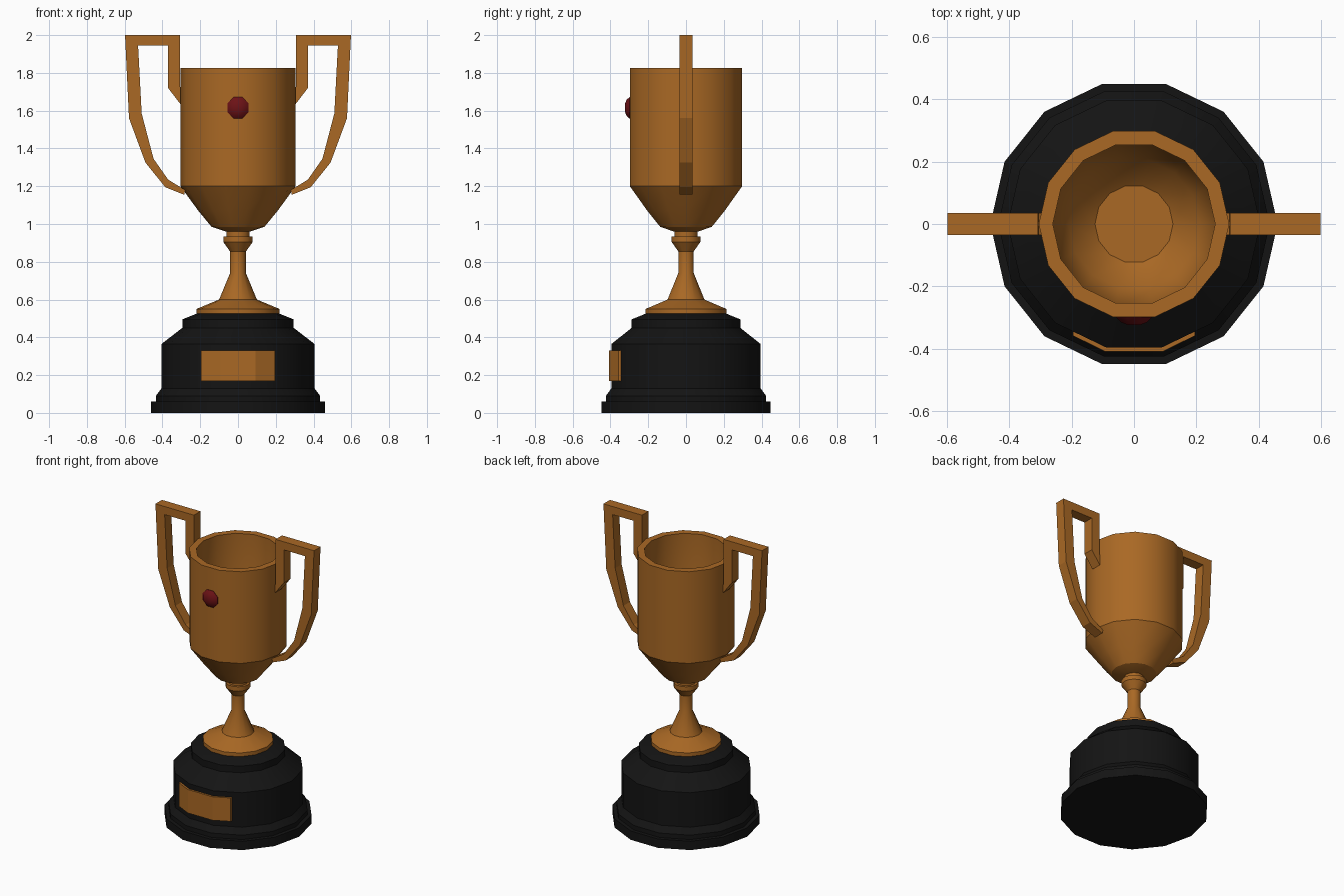
import bpy, bmesh, math

if "Cube" in bpy.data.objects:
    bpy.data.objects.remove(bpy.data.objects["Cube"])

SIDES = 14


def material(name, rgb):
    m = bpy.data.materials.new(name)
    m.diffuse_color = (*rgb, 1)
    m.use_nodes = True
    m.node_tree.nodes["Principled BSDF"].inputs["Base Color"].default_value = m.diffuse_color
    return m


BRONZE = material("bronze", (0.40, 0.14, 0.018))
BLACK = material("black", (0.007, 0.007, 0.007))
RED = material("red", (0.15, 0.006, 0.008))


def finish(name, bm, mat, smooth=True):
    bmesh.ops.recalc_face_normals(bm, faces=bm.faces)
    me = bpy.data.meshes.new(name)
    bm.to_mesh(me)
    bm.free()
    me.materials.append(mat)
    ob = bpy.data.objects.new(name, me)
    bpy.context.collection.objects.link(ob)
    if smooth:
        bpy.ops.object.select_all(action='DESELECT')
        ob.select_set(True)
        bpy.context.view_layer.objects.active = ob
        bpy.ops.object.shade_smooth_by_angle(angle=math.radians(32))
    return ob


def lathe(name, profile, mat):
    """Revolve (radius, z) points; both ends are capped."""
    bm = bmesh.new()
    rings = []
    for r, z in profile:
        rings.append([bm.verts.new((r * math.cos(2 * math.pi * i / SIDES),
                                    r * math.sin(2 * math.pi * i / SIDES), z))
                      for i in range(SIDES)])
    for a, b in zip(rings, rings[1:]):
        for i in range(SIDES):
            j = (i + 1) % SIDES
            bm.faces.new((a[i], a[j], b[j], b[i]))
    bm.faces.new(rings[0])
    bm.faces.new(rings[-1])
    return finish(name, bm, mat)


def strip(name, outer, inner, place, lo, hi, mat):
    """Solid band between two matching outlines, extruded from lo to hi."""
    bm = bmesh.new()
    rows = [[bm.verts.new(place(u, v, d)) for u, v in line]
            for line, d in ((outer, lo), (outer, hi), (inner, hi), (inner, lo))]
    for k in range(4):
        a, b = rows[k], rows[(k + 1) % 4]
        for i in range(len(outer) - 1):
            bm.faces.new((a[i], a[i + 1], b[i + 1], b[i]))
    for i in (0, -1):
        bm.faces.new([row[i] for row in rows])
    return finish(name, bm, mat, smooth=False)


# Plinth
lathe("plinth", [(0.46, 0), (0.46, 0.06), (0.435, 0.06), (0.435, 0.09),
                 (0.405, 0.13), (0.405, 0.365), (0.295, 0.45),
                 (0.295, 0.495), (0.22, 0.525)], BLACK)

# Stem with its foot and collar
lathe("stem", [(0.22, 0.52), (0.22, 0.55), (0.10, 0.60), (0.042, 0.74),
               (0.042, 0.855), (0.078, 0.905), (0.078, 0.935),
               (0.062, 0.935), (0.062, 0.965)], BRONZE)

# Hollow cup
lathe("cup", [(0.065, 0.96), (0.14, 0.985), (0.21, 1.07), (0.305, 1.20),
              (0.305, 1.825), (0.26, 1.825), (0.26, 1.22), (0.21, 1.10),
              (0.125, 1.03)], BRONZE)

# Handles, mirrored left and right
outer = [(0.305, 1.635), (0.308, 2.0), (0.598, 2.0), (0.577, 1.56),
         (0.49, 1.325), (0.385, 1.195), (0.285, 1.155)]
inner = [(0.37, 1.72), (0.37, 1.945), (0.529, 1.945), (0.51, 1.585),
         (0.447, 1.345), (0.37, 1.235), (0.28, 1.18)]
for side, s in (("right", 1), ("left", -1)):
    strip("handle_" + side, outer, inner,
          lambda u, v, d, s=s: (s * u, d, v), -0.035, 0.035, BRONZE)

# Plaque wrapped over the front facets of the plinth
strip("plaque",
      [(-0.195, -0.358), (-0.093, -0.408), (0.093, -0.408), (0.195, -0.358)],
      [(-0.195, -0.342), (-0.09, -0.393), (0.09, -0.393), (0.195, -0.342)],
      lambda u, v, d: (u, v, d), 0.17, 0.33, BRONZE)

# Red gem: faceted octagonal dome
bm = bmesh.new()
gem_rings = [[bm.verts.new((r * math.cos(math.pi * (i + .5) / 4), y,
                            1.615 + r * math.sin(math.pi * (i + .5) / 4)))
              for i in range(8)]
             for r, y in ((0.061, -0.285), (0.061, -0.30), (0.045, -0.315), (0.02, -0.324))]
for a, b in zip(gem_rings, gem_rings[1:]):
    for i in range(8):
        j = (i + 1) % 8
        bm.faces.new((a[i], a[j], b[j], b[i]))
bm.faces.new(gem_rings[0])
bm.faces.new(gem_rings[-1])
finish("gem", bm, RED)
